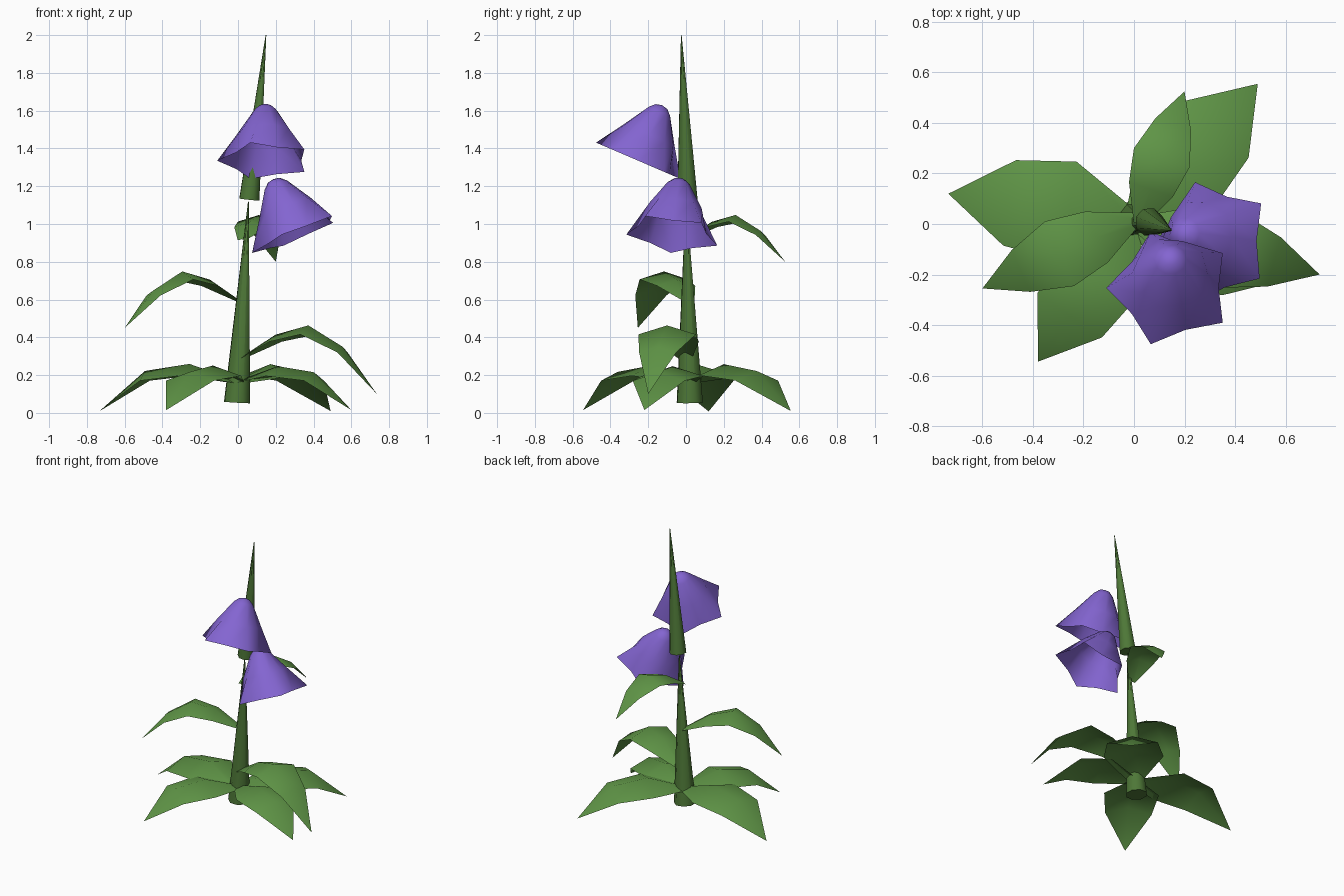
import bpy, bmesh, math
from mathutils import Vector, Matrix

cube = bpy.data.objects.get("Cube")
if cube:
    bpy.data.objects.remove(cube, do_unlink=True)


def material(name, rgb):
    mat = bpy.data.materials.new(name)
    mat.use_nodes = True
    mat.diffuse_color = (*rgb, 1)
    bsdf = mat.node_tree.nodes["Principled BSDF"]
    bsdf.inputs["Base Color"].default_value = (*rgb, 1)
    bsdf.inputs["Roughness"].default_value = 0.8
    return mat


leaf_green = material("leaf green", (0.115, 0.30, 0.062))
stem_green = material("stem green", (0.075, 0.185, 0.038))
petal_violet = material("petal violet", (0.23, 0.13, 0.64))


def finish(bm, name, mat, smooth_angle=60):
    mesh = bpy.data.meshes.new(name)
    bm.to_mesh(mesh)
    bm.free()
    mesh.materials.append(mat)
    obj = bpy.data.objects.new(name, mesh)
    bpy.context.collection.objects.link(obj)
    bpy.ops.object.select_all(action="DESELECT")
    obj.select_set(True)
    bpy.context.view_layer.objects.active = obj
    bpy.ops.object.shade_smooth_by_angle(angle=math.radians(smooth_angle))
    return obj


# Tapered stem running from a base centre to a point
def stem(name, base, tip, radius):
    base, tip = Vector(base), Vector(tip)
    axis = tip - base
    place = (Matrix.Translation((base + tip) / 2)
             @ axis.to_track_quat("Z", "Y").to_matrix().to_4x4())
    bm = bmesh.new()
    bmesh.ops.create_cone(bm, cap_ends=True, segments=8, radius1=radius,
                          radius2=0.002, depth=axis.length, matrix=place)
    finish(bm, name, stem_green)


# Arching leaf with a raised midrib; rows are (distance, height, half width)
# as fractions of the leaf's length
def leaf(name, base, tip, rows):
    base, tip = Vector(base), Vector(tip)
    run = Vector((tip.x - base.x, tip.y - base.y, 0))
    length = run.length
    side = Vector((-run.y, run.x, 0)) / length
    bm = bmesh.new()
    grid = []
    for t, height, width in rows:
        rib = base + run * t + Vector((0, 0, height * length))
        edge = side * width * length
        drop = Vector((0, 0, 0.3 * width * length))
        grid.append([bm.verts.new(p) for p in (rib + edge - drop, rib, rib - edge - drop)])
    for a, b in zip(grid, grid[1:]):
        for i in range(2):
            bm.faces.new((a[i], a[i + 1], b[i + 1], b[i]))
    point = bm.verts.new(tip)
    for i in range(2):
        bm.faces.new((grid[-1][i], grid[-1][i + 1], point))
    bmesh.ops.recalc_face_normals(bm, faces=bm.faces)
    if sum(f.normal.z for f in bm.faces) < 0:
        bmesh.ops.reverse_faces(bm, faces=bm.faces)
    finish(bm, name, leaf_green, 45)


# Open bell with a five-pointed rim; rows are (height, point radius, notch radius)
BELL = [(0.0, 0.255, 0.19), (0.15, 0.152, 0.145), (0.285, 0.064, 0.064), (0.312, 0.035, 0.035)]


def bell(name, centre, axis, point_dir):
    z = Vector(axis).normalized()
    y = z.cross(Vector(point_dir)).normalized()
    x = y.cross(z)
    place = Matrix.Translation(centre) @ Matrix((x, y, z)).transposed().to_4x4()
    bm = bmesh.new()
    rings = []
    for height, point_r, notch_r in BELL:
        ring = []
        for i in range(10):
            a = i * math.pi / 5
            r = notch_r if i % 2 else point_r
            ring.append(bm.verts.new(place @ Vector((r * math.cos(a), r * math.sin(a), height))))
        rings.append(ring)
    for low, high in zip(rings, rings[1:]):
        for i in range(10):
            j = (i + 1) % 10
            bm.faces.new((low[i], low[j], high[j], high[i]))
    top = bm.verts.new(place @ Vector((0, 0, 0.32)))
    for i in range(10):
        bm.faces.new((rings[-1][i], rings[-1][(i + 1) % 10], top))
    finish(bm, name, petal_violet, 80)


# Stems
stem("lower_stem", (-0.005, 0.02, 0.055), (0.055, 0.0, 1.12), 0.073)
stem("upper_stem", (0.06, 0.008, 1.13), (0.148, -0.025, 2.0), 0.057)

# Broad leaves around the foot
BROAD = [(0, 0, 0.06), (0.35, 0.12, 0.27), (0.67, 0.07, 0.23)]
for name, tip in (("right", (-0.735, 0.12, 0.008)), ("front_right", (-0.38, -0.545, 0.015)),
                  ("back_left", (0.49, 0.555, 0.01)), ("left", (0.6, -0.22, 0.015))):
    leaf(name + "_foot_leaf", (0, 0.01, 0.17), tip, BROAD)

# Slender leaves climbing the stem
SLENDER = [(0, 0, 0.04), (0.26, 0.165, 0.165), (0.5, 0.23, 0.21), (0.75, 0.08, 0.135)]
leaf("low_stem_leaf", (0.01, 0.0, 0.29), (0.735, -0.2, 0.1), SLENDER)
leaf("middle_stem_leaf", (0.01, 0.02, 0.595), (-0.6, -0.255, 0.45), SLENDER)
leaf("high_stem_leaf", (0.02, 0.0, 0.92), (0.2, 0.525, 0.8), SLENDER)

# Hanging bells
bell("upper_flower", (0.145, -0.253, 1.335), (0, 0.43, 1), (-1, 0, 0))
bell("lower_flower", (0.31, -0.073, 0.945), (-0.42, 0.13, 1), (-0.225, -0.007, -0.095))
